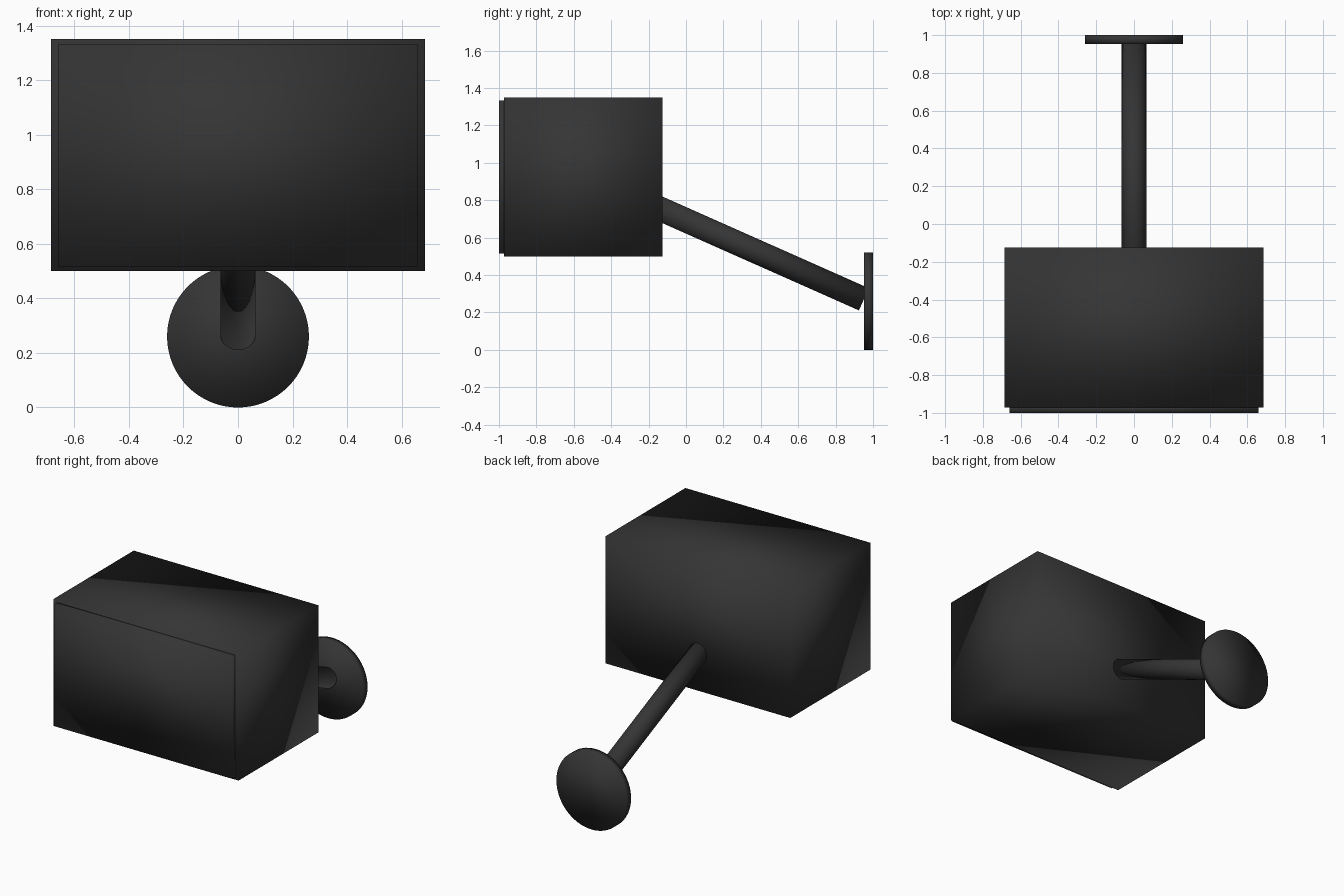
import bpy, math
from mathutils import Vector

if "Cube" in bpy.data.objects:
    bpy.data.objects.remove(bpy.data.objects["Cube"])

dark = bpy.data.materials.new("dark_plastic")
dark.diffuse_color = (0.035, 0.035, 0.035, 1)
dark.use_nodes = True
dark.node_tree.nodes["Principled BSDF"].inputs["Base Color"].default_value = dark.diffuse_color


def finish(name):
    ob = bpy.context.object
    ob.name = name
    ob.data.materials.append(dark)
    bpy.ops.object.shade_smooth()  # whole model is softly shaded
    return ob


def box(name, lo, hi):
    lo, hi = Vector(lo), Vector(hi)
    bpy.ops.mesh.primitive_cube_add(size=1, location=(lo + hi) / 2)
    bpy.context.object.scale = hi - lo
    bpy.ops.object.transform_apply(location=False, rotation=False, scale=True)
    return finish(name)


def rod(name, a, b, radius, sides):
    a, b = Vector(a), Vector(b)
    rot = (b - a).to_track_quat('Z', 'Y').to_euler()
    bpy.ops.mesh.primitive_cylinder_add(vertices=sides, radius=radius, depth=(b - a).length,
                                        location=(a + b) / 2, rotation=rot)
    return finish(name)


# Housing and raised front panel
box("housing", (-0.685, -0.972, 0.5), (0.685, -0.125, 1.35))
box("front_panel", (-0.658, -1.0, 0.515), (0.658, -0.96, 1.333))

# Sloping arm, running from inside the housing to the wall plate
rod("support_arm", (0, -0.2, 0.781), (0, 0.951, 0.27), 0.065, 64)

# Round wall plate
rod("wall_plate", (0, 0.952, 0.26), (0, 1.0, 0.26), 0.26, 64)
